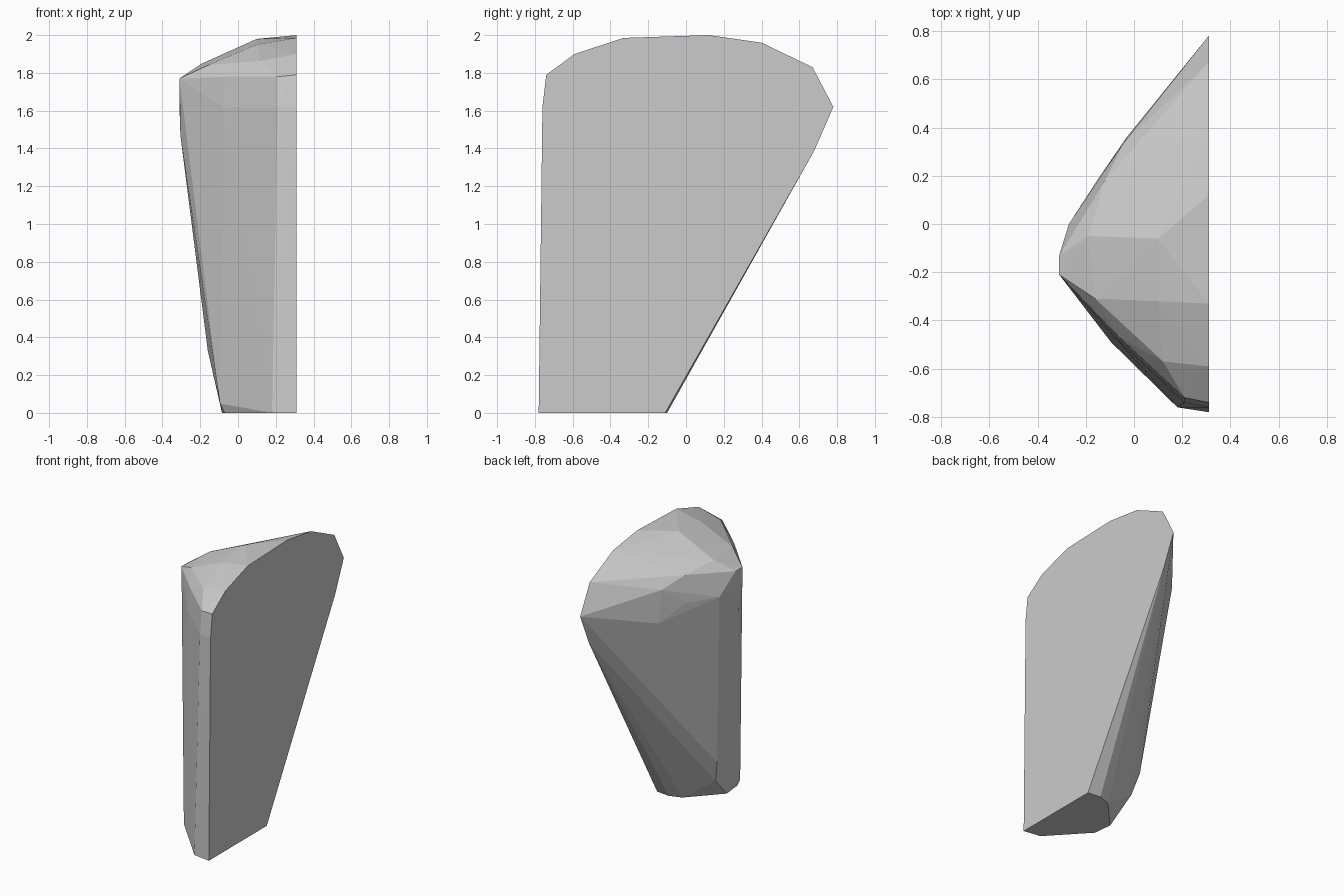
import bpy, bmesh, math

cube = bpy.data.objects.get("Cube")
if cube:
    bpy.data.objects.remove(cube, do_unlink=True)

FLAT = 0.31  # x of the flat cut side

# Outline of the flat cut side (y, z)
outline = [(-0.78, 0), (-0.76, 1.62), (-0.74, 1.79), (-0.59, 1.90),
           (-0.33, 1.985), (0.12, 2.0), (0.40, 1.96), (0.67, 1.83),
           (0.78, 1.62), (0.68, 1.39), (-0.11, 0)]

# Bottom facet and the chamfer just above it
foot = [(0.18, -0.76, 0), (-0.07, -0.49, 0), (-0.085, -0.35, 0),
        (0.12, -0.13, 0), (0.21, -0.10, 0),
        (-0.095, -0.49, 0.05), (-0.12, -0.17, 0.17), (-0.16, -0.13, 0.33)]

# Widest band around the shoulder
shoulder = [(0.21, -0.74, 1.62), (-0.08, -0.47, 1.62), (-0.305, -0.17, 1.47),
            (-0.31, -0.15, 1.62), (-0.27, 0, 1.62), (-0.14, 0.20, 1.62),
            (-0.03, 0.36, 1.50), (-0.04, 0.34, 1.74),
            (-0.31, -0.13, 1.77), (-0.31, -0.21, 1.77),
            (-0.06, -0.47, 1.78), (0.21, -0.72, 1.78)]

# Faceted crown
crown = [(-0.19, -0.05, 1.85), (-0.16, -0.31, 1.84), (0.10, -0.06, 1.98),
         (0.10, -0.32, 1.95), (0.12, -0.57, 1.865), (-0.12, 0.18, 1.81)]

stone = bpy.data.materials.new("light grey")
stone.use_nodes = True
grey = (0.6, 0.6, 0.6, 1)
stone.diffuse_color = grey
stone.node_tree.nodes["Principled BSDF"].inputs["Base Color"].default_value = grey


def faceted_solid(name, points, material):
    """Wrap the points in a closed, flat-shaded solid."""
    bm = bmesh.new()
    for p in points:
        bm.verts.new(p)
    hull = bmesh.ops.convex_hull(bm, input=bm.verts[:])
    loose = {g for g in hull["geom_interior"] + hull["geom_unused"]
             if isinstance(g, bmesh.types.BMVert)}
    bmesh.ops.delete(bm, geom=list(loose), context="VERTS")
    # Join triangles that lie in one plane
    bmesh.ops.dissolve_limit(bm, angle_limit=math.radians(0.5),
                             verts=bm.verts[:], edges=bm.edges[:])
    bmesh.ops.recalc_face_normals(bm, faces=bm.faces[:])
    mesh = bpy.data.meshes.new(name)
    bm.to_mesh(mesh)
    bm.free()
    mesh.materials.append(material)
    obj = bpy.data.objects.new(name, mesh)
    bpy.context.collection.objects.link(obj)
    return obj


cut_side = [(FLAT, y, z) for y, z in outline]
faceted_solid("faceted_half_block", cut_side + foot + shoulder + crown, stone)
